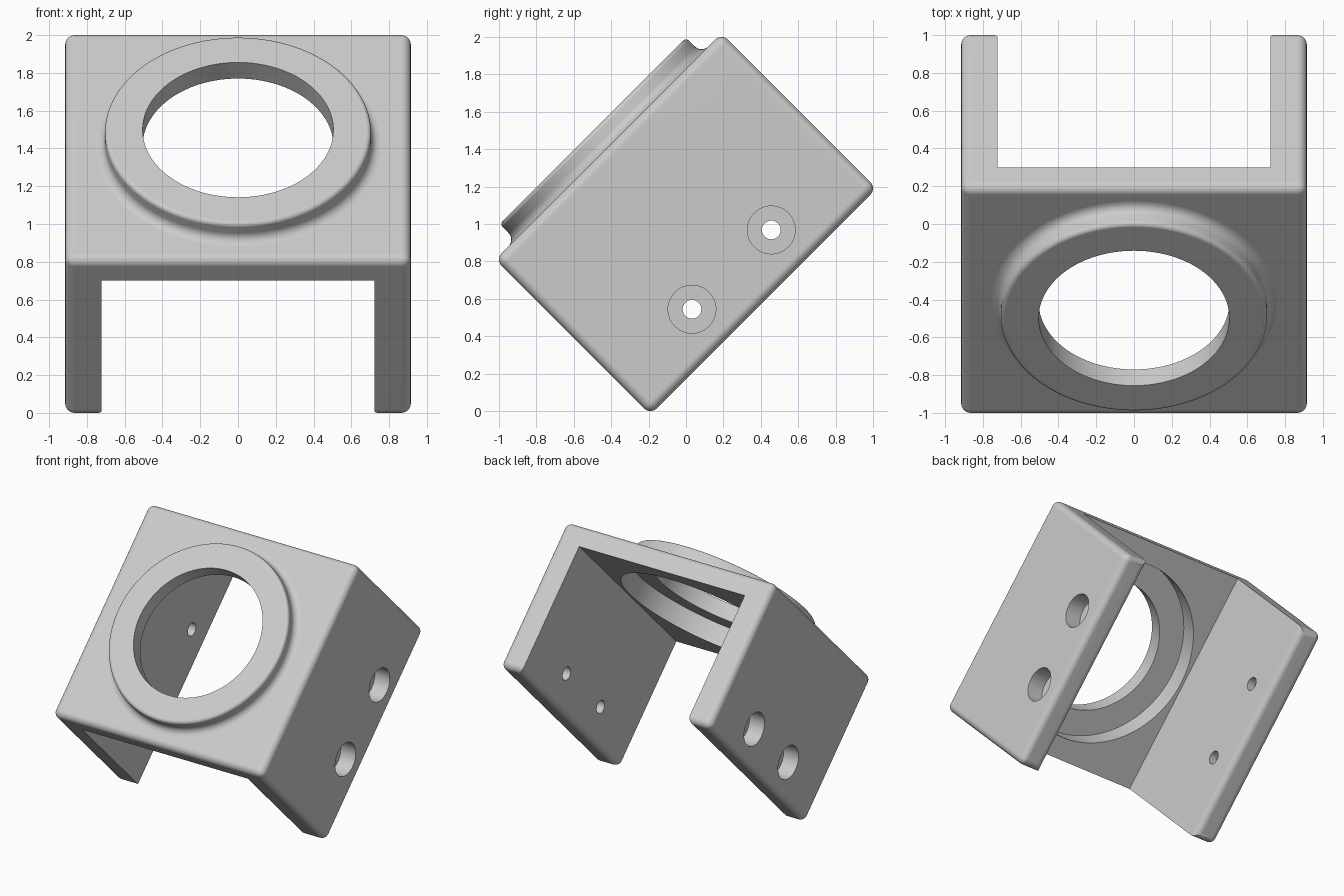
import bpy, bmesh, math
from mathutils import Matrix, Vector

if "Cube" in bpy.data.objects:
    bpy.data.objects.remove(bpy.data.objects["Cube"], do_unlink=True)

# Sizes in the untilted frame: x across, y along the plate, z out of the plate
W, WI = 0.915, 0.722        # outer and inner half width
T = 0.856                   # half length
N, NI = 0.587, 0.432        # plate outer and inner height
ROUND = 0.05
BORE, HOLE = 0.70, 0.505
FLOOR, TOP = 0.584, 0.705   # underside and top of the ring
TILT = Matrix.Translation((0, 0, 1)) @ Matrix.Rotation(math.radians(45), 4, "X")

grey = bpy.data.materials.new("light_grey")
grey.use_nodes = True
colour = (0.6, 0.6, 0.6, 1)
grey.diffuse_color = colour
grey.node_tree.nodes["Principled BSDF"].inputs["Base Color"].default_value = colour


def make_object(name, bm):
    bmesh.ops.recalc_face_normals(bm, faces=bm.faces[:])
    mesh = bpy.data.meshes.new(name)
    bm.to_mesh(mesh)
    bm.free()
    mesh.materials.append(grey)
    obj = bpy.data.objects.new(name, mesh)
    bpy.context.collection.objects.link(obj)
    return obj


def lathe(name, profile, steps):
    """Turn a closed (radius, height) profile around the z axis."""
    bm = bmesh.new()
    verts = [bm.verts.new((r, 0, z)) for r, z in profile]
    edges = [bm.edges.new((a, b)) for a, b in zip(verts, verts[1:] + verts[:1])
             if a.co.x > 0 or b.co.x > 0]
    bmesh.ops.spin(bm, geom=verts + edges, cent=(0, 0, 0), axis=(0, 0, 1),
                   angle=math.tau, steps=steps, use_merge=True)
    bmesh.ops.remove_doubles(bm, verts=bm.verts[:], dist=1e-5)
    return make_object(name, bm)


def arc(cx, cz, radius, start, end, count=7):
    angles = [math.radians(start + (end - start) * i / (count - 1)) for i in range(count)]
    return [(cx + radius * math.cos(a), cz + radius * math.sin(a)) for a in angles]


def select_only(obj):
    bpy.ops.object.select_all(action="DESELECT")
    obj.select_set(True)
    bpy.context.view_layer.objects.active = obj


def cut(target, cutter):
    cutter.hide_render = True
    mod = target.modifiers.new("cut", "BOOLEAN")
    mod.operation = "DIFFERENCE"
    mod.solver = "EXACT"
    mod.object = cutter
    select_only(target)
    bpy.ops.object.modifier_apply(modifier=mod.name)
    bpy.data.objects.remove(cutter, do_unlink=True)


def finish(obj):
    obj.matrix_world = TILT
    select_only(obj)
    bpy.ops.object.shade_smooth_by_angle(angle=math.radians(30))
    mod = obj.modifiers.new("flat_faces", "WEIGHTED_NORMAL")
    mod.keep_sharp = True


# Bracket: U-shaped section extruded along its length
bm = bmesh.new()
section = [(-W, -N), (-WI, -N), (-WI, NI), (WI, NI), (WI, -N), (W, -N), (W, N), (-W, N)]
face = bm.faces.new([bm.verts.new((x, -T, z)) for x, z in section])
grown = bmesh.ops.extrude_face_region(bm, geom=[face])["geom"]
bmesh.ops.translate(bm, vec=Vector((0, 2 * T, 0)),
                    verts=[g for g in grown if isinstance(g, bmesh.types.BMVert)])
bmesh.ops.recalc_face_normals(bm, faces=bm.faces[:])


def is_rounded(edge):
    """Outer box edges and the inner rims of the two arm ends."""
    a, b = (v.co for v in edge.verts)
    planes = 0
    for axis, size in enumerate((W, T, N)):
        if abs(a[axis] - b[axis]) < 1e-4 and abs(abs(a[axis]) - size) < 1e-4:
            planes += 1
    arm_rim = max(a.z, b.z) < -N + 1e-4
    return planes >= 2 or arm_rim


bmesh.ops.bevel(bm, geom=[e for e in bm.edges if is_rounded(e)], offset=ROUND,
                offset_type="OFFSET", segments=6, profile=0.5, affect="EDGES")
bracket = make_object("bracket", bm)

# Large bore through the plate
cut(bracket, lathe("bore_cutter", [(0, 0.3), (BORE, 0.3), (BORE, 0.9), (0, 0.9)], 96))

# Two counterbored screw holes in each arm
drill = [(0, 0.6), (0.05, 0.6), (0.05, 0.785), (0.128, 0.785), (0.128, 1), (0, 1)]
for side in (-1, 1):
    for along in (-0.30, 0.30):
        cutter = lathe("screw_cutter", drill, 48)
        cutter.data.transform(Matrix.Translation((0, along, -0.345))
                              @ Matrix.Rotation(side * math.pi / 2, 4, "Y"))
        cut(bracket, cutter)
finish(bracket)

# Raised ring with a rounded lip and a fillet down to the plate
lip, rim = 0.025, 0.705
profile = [(HOLE, FLOOR), (HOLE, TOP)]
profile += arc(rim - lip, TOP - lip, lip, 90, 0)
profile += arc(rim + ROUND, N + ROUND, ROUND, 180, 270)
profile += [(rim + ROUND, FLOOR)]
finish(lathe("raised_ring", profile, 96))
